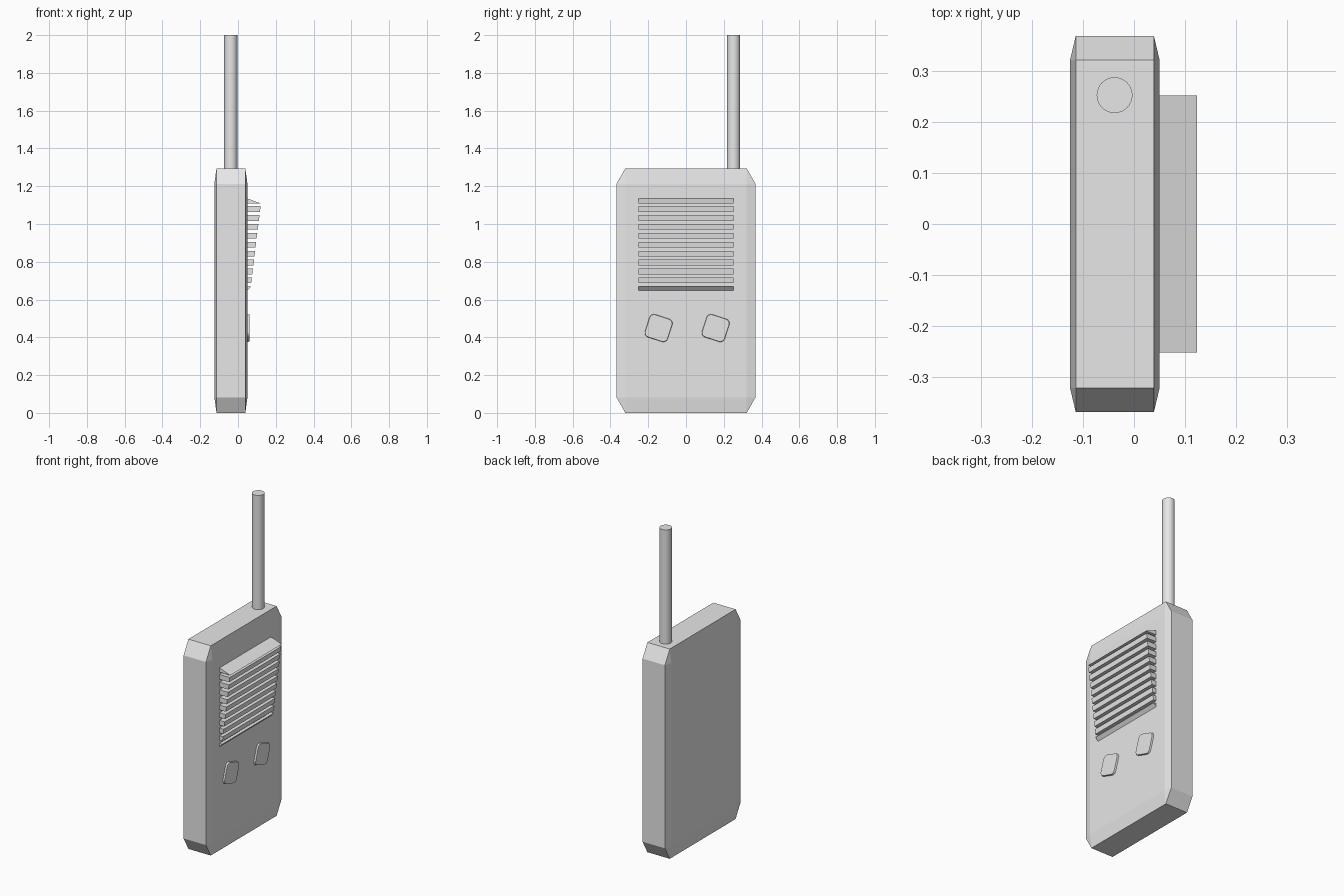
import bpy, bmesh, math
from mathutils import Matrix, Vector

cube = bpy.data.objects.get("Cube")
if cube:
    bpy.data.objects.remove(cube, do_unlink=True)

# One plain plastic colour
grey = bpy.data.materials.new("light_grey_plastic")
grey.use_nodes = True
grey.diffuse_color = (0.8, 0.8, 0.8, 1)
grey.node_tree.nodes["Principled BSDF"].inputs["Base Color"].default_value = (0.8, 0.8, 0.8, 1)


def finish(name, bm):
    bmesh.ops.recalc_face_normals(bm, faces=bm.faces)
    mesh = bpy.data.meshes.new(name)
    bm.to_mesh(mesh)
    bm.free()
    mesh.materials.append(grey)
    obj = bpy.data.objects.new(name, mesh)
    bpy.context.collection.objects.link(obj)
    return obj


def prism(name, profile, half_width):
    """Extrude an (x, z) profile along y."""
    bm = bmesh.new()
    face = bm.faces.new([bm.verts.new((x, -half_width, z)) for x, z in profile])
    new = bmesh.ops.extrude_face_region(bm, geom=[face])["geom"]
    verts = [v for v in new if isinstance(v, bmesh.types.BMVert)]
    bmesh.ops.translate(bm, verts=verts, vec=(0, 2 * half_width, 0))
    return finish(name, bm)


FRONT = 0.05

# Body: bevelled cube stretched to a slim slab
bm = bmesh.new()
bmesh.ops.create_cube(bm, size=2)
bmesh.ops.bevel(bm, geom=bm.edges[:], offset=0.127, segments=1, affect='EDGES')
bmesh.ops.scale(bm, verts=bm.verts, vec=(0.0875, 0.368, 0.6475))
bmesh.ops.translate(bm, verts=bm.verts, vec=(-0.0375, 0, 0.6475))
finish("body", bm)

# Antenna
bm = bmesh.new()
bmesh.ops.create_cone(bm, cap_ends=True, segments=32, radius1=0.035, radius2=0.035,
                      depth=0.75, matrix=Matrix.Translation((-0.038, 0.252, 1.625)))
antenna = finish("antenna", bm)
bpy.context.view_layer.objects.active = antenna
antenna.select_set(True)
bpy.ops.object.shade_smooth_by_angle(angle=math.radians(30))
antenna.select_set(False)


# Speaker grille: wedge sliced into separate slats
def grille_x(z):
    return 0.07 + (z - 0.69) * 0.123


back = FRONT - 0.005
prism("grille_top_slat", [(back, 1.136), (FRONT, 1.135), (0.123, 1.108), (back, 1.108)], 0.251)
for i in range(9):
    top = 1.094 - i * 0.0472
    low = top - 0.03
    prism(f"grille_slat_{i + 1}",
          [(back, top), (grille_x(top), top), (grille_x(low), low), (back, low)], 0.251)
prism("grille_bottom_slat", [(back, 0.67), (0.068, 0.668), (FRONT, 0.648), (back, 0.648)], 0.251)

# Buttons: tilted rounded squares, slightly narrower at the face
for name, y in (("right_button", -0.145), ("left_button", 0.157)):
    bm = bmesh.new()
    bmesh.ops.create_cube(bm, size=1)
    bmesh.ops.scale(bm, verts=bm.verts, vec=(0.03, 0.134, 0.134))
    corners = [e for e in bm.edges
               if abs((e.verts[0].co - e.verts[1].co).normalized().x) > 0.9]
    bmesh.ops.bevel(bm, geom=corners, offset=0.026, segments=4, profile=0.5, affect='EDGES')
    for v in bm.verts:
        if v.co.x > 0:
            v.co.y *= 0.92
            v.co.z *= 0.92
    tilt = Matrix.Rotation(math.radians(-18), 4, 'X')
    bmesh.ops.transform(bm, verts=bm.verts,
                        matrix=Matrix.Translation(Vector((0.045, y, 0.449))) @ tilt)
    finish(name, bm)
